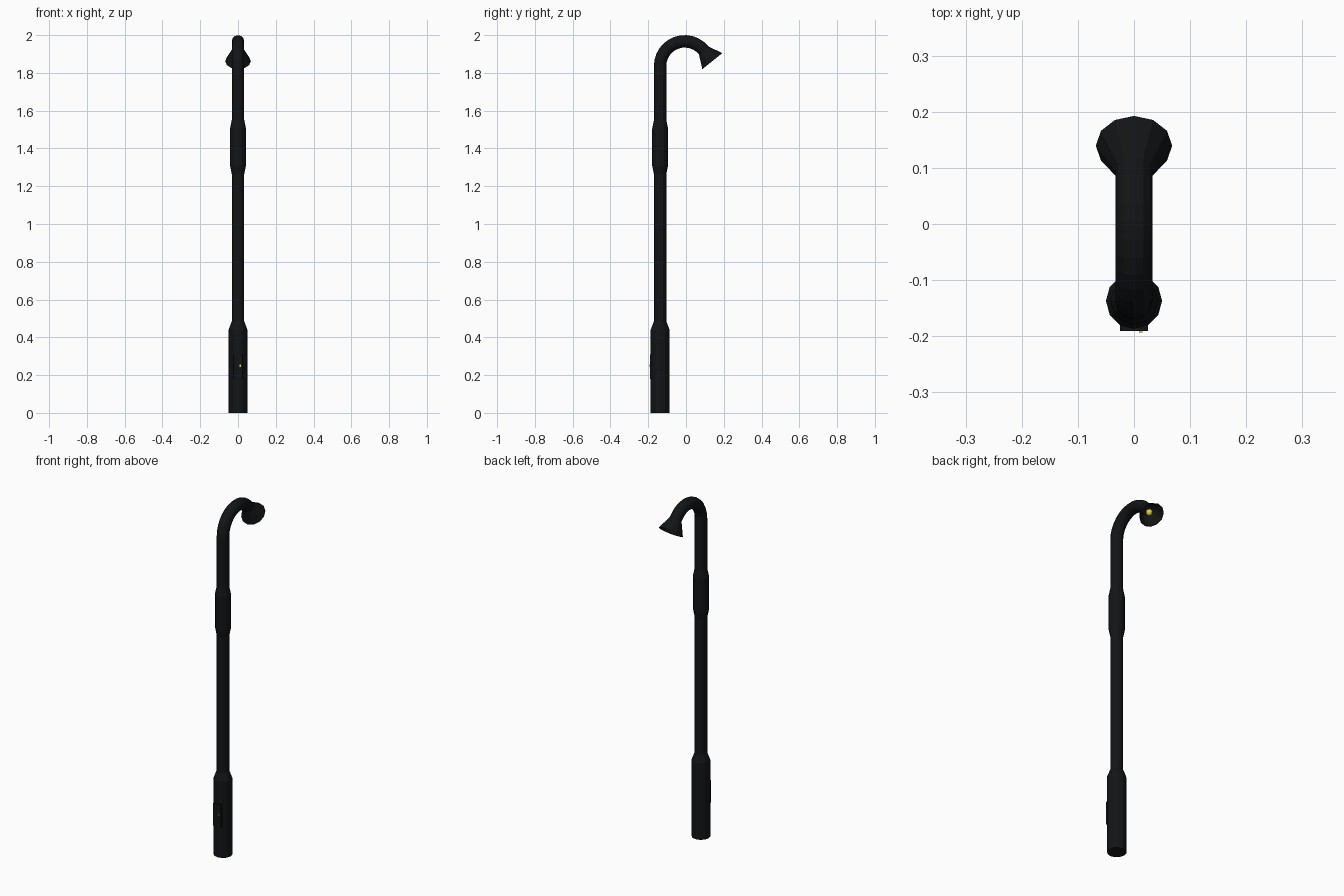
import bpy, bmesh, math
from mathutils import Vector

if "Cube" in bpy.data.objects:
    bpy.data.objects.remove(bpy.data.objects["Cube"])

SIDES = 12
PY = -0.137           # pole axis
R = 0.13              # hook bend radius
CY, CZ = PY + R, 1.837
END = math.radians(38.7)


def material(name, color):
    m = bpy.data.materials.new(name)
    m.diffuse_color = (*color, 1)
    m.use_nodes = True
    m.node_tree.nodes["Principled BSDF"].inputs["Base Color"].default_value = m.diffuse_color
    return m


black = material("black_metal", (0.006, 0.007, 0.008))
yellow = material("yellow", (0.8, 0.7, 0.02))


def sweep(name, stations, mat, cap_start=True, cap_end=True):
    """Skin rings along a path in the YZ plane: (y, z, tangent angle from +z towards +y, radius)."""
    bm = bmesh.new()
    rings = []
    for y, z, a, r in stations:
        n = Vector((0, math.cos(a), -math.sin(a)))
        ring = []
        for k in range(SIDES):
            t = 2 * math.pi * k / SIDES
            ring.append(bm.verts.new(Vector((0, y, z)) + Vector((1, 0, 0)) * r * math.cos(t) + n * r * math.sin(t)))
        rings.append(ring)
    for a, b in zip(rings, rings[1:]):
        for k in range(SIDES):
            j = (k + 1) % SIDES
            bm.faces.new((a[k], a[j], b[j], b[k]))
    if cap_start:
        bm.faces.new(rings[0][::-1])
    if cap_end:
        bm.faces.new(rings[-1])
    me = bpy.data.meshes.new(name)
    bm.to_mesh(me)
    bm.free()
    ob = bpy.data.objects.new(name, me)
    bpy.context.collection.objects.link(ob)
    me.materials.append(mat)
    return ob


def box(name, center, size, mat):
    bpy.ops.mesh.primitive_cube_add(size=1, location=center)
    ob = bpy.context.object
    ob.name = name
    ob.scale = size
    ob.data.materials.append(mat)
    return ob


# Post: wide base, slim shaft, thicker sleeve, then the hooked neck
profile = [(0, 0.05), (0.44, 0.05), (0.485, 0.033), (1.265, 0.033),
           (1.31, 0.042), (1.505, 0.042), (1.55, 0.033)]
path = [(PY, z, 0, r) for z, r in profile]
STEPS = 12
for i in range(STEPS + 1):
    a = (math.pi - END) * i / STEPS
    path.append((CY - R * math.cos(a), CZ + R * math.sin(a), a, 0.033))
sweep("post", path, black)

# Lamp shade: open flared cone with an inner wall
ey, ez, ang, _ = path[-1]
dy, dz = math.sin(ang), math.cos(ang)


def along(d, r):
    return (ey + dy * d, ez + dz * d, ang, r)


sweep("lamp_shade", [along(0, 0.033), along(0.072, 0.068), along(0.071, 0.065), along(0.006, 0.031)],
      black, cap_start=False)

# Bulb
by, bz, _, _ = along(0.042, 0)
bpy.ops.mesh.primitive_uv_sphere_add(segments=12, ring_count=8, radius=0.018, location=(0, by, bz))
bulb = bpy.context.object
bulb.name = "bulb"
bulb.data.materials.append(yellow)

# Service hatch on the front of the base, with its latch
box("hatch", (0, -0.180, 0.245), (0.05, 0.022, 0.13), black)
box("hatch_latch", (0.012, -0.191, 0.25), (0.006, 0.004, 0.014), yellow)
